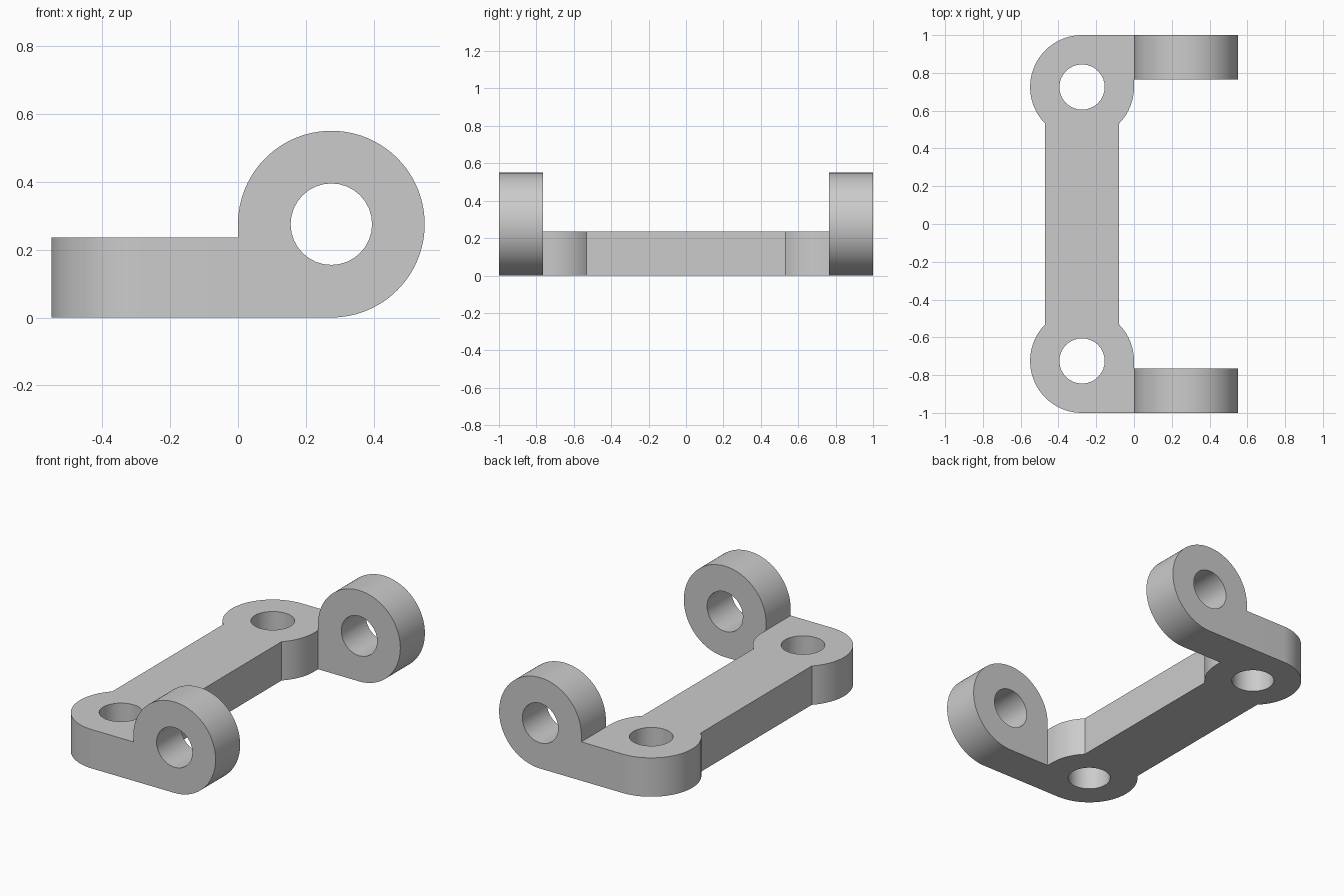
import bpy, bmesh
from math import sin, cos, acos, radians, degrees

cube = bpy.data.objects.get("Cube")
if cube:
    bpy.data.objects.remove(cube, do_unlink=True)

R, HOLE = 0.275, 0.12          # eye radius, bore radius
THICK = 0.235                  # thickness of plate and lugs
CY = 1 - R                     # distance of plate bores from the middle
BAR = 0.195                    # half width of the bar


def arc(cx, cy, r, start, end, steps):
    angles = [radians(start + (end - start) * i / steps) for i in range(steps + 1)]
    return [(cx + r * cos(a), cy + r * sin(a)) for a in angles]


def bore(cx, cy):
    return arc(cx, cy, HOLE, 0, 360, 32)[:-1]


def prism(bm, loops, place, offset):
    """Fill the first loop, leaving the others as holes, and extrude it."""
    edges = []
    for loop in loops:
        verts = [bm.verts.new(place(a, b)) for a, b in loop]
        edges += [bm.edges.new((v, verts[i - 1])) for i, v in enumerate(verts)]
    fill = bmesh.ops.triangle_fill(bm, use_beauty=True, edges=edges)
    faces = [g for g in fill["geom"] if isinstance(g, bmesh.types.BMFace)]
    ext = bmesh.ops.extrude_face_region(bm, geom=faces)
    moved = [g for g in ext["geom"] if isinstance(g, bmesh.types.BMVert)]
    bmesh.ops.translate(bm, verts=moved, vec=offset)


bm = bmesh.new()

# Base plate: a bar with a rounded eye and a square outer corner at each end
neck = degrees(acos(BAR / R))
half = arc(-R, CY, R, -neck, 0, 12)
half += [(0, 1 - THICK), (0, 1)]
half += arc(-R, CY, R, 90, 180 + neck, 36)
outline = half + [(x, -y) for x, y in reversed(half)]
prism(bm, [outline, bore(-R, CY), bore(-R, -CY)],
      lambda a, b: (a, b, 0), (0, 0, THICK))

# Upright lugs with a cross bore, one at each end
lug = [(0, 0)] + arc(R, R, R, -90, 180, 72) + [(0, THICK)]
for side in (1, -1):
    prism(bm, [lug, bore(R, R)],
          lambda a, b: (a, side, b), (0, -side * THICK, 0))

# Open the shared walls and weld plate and lugs into one solid
walls = []
for f in bm.faces:
    c = f.calc_center_median()
    if abs(c.x) < 1e-4 and c.z < THICK and abs(c.y) > 1 - THICK:
        walls.append(f)
bmesh.ops.delete(bm, geom=walls, context="FACES_ONLY")
bmesh.ops.remove_doubles(bm, verts=bm.verts[:], dist=1e-4)
bmesh.ops.recalc_face_normals(bm, faces=bm.faces[:])

mesh = bpy.data.meshes.new("bracket")
bm.to_mesh(mesh)
bm.free()
bracket = bpy.data.objects.new("bracket", mesh)
bpy.context.scene.collection.objects.link(bracket)

# Grey finish
grey = bpy.data.materials.new("light grey")
grey.use_nodes = True
color = (0.6, 0.6, 0.6, 1)
grey.diffuse_color = color
grey.node_tree.nodes["Principled BSDF"].inputs["Base Color"].default_value = color
mesh.materials.append(grey)

# Smooth the round walls, keep the edges crisp
bpy.ops.object.select_all(action="DESELECT")
bracket.select_set(True)
bpy.context.view_layer.objects.active = bracket
bpy.ops.object.shade_smooth_by_angle(angle=radians(30))
